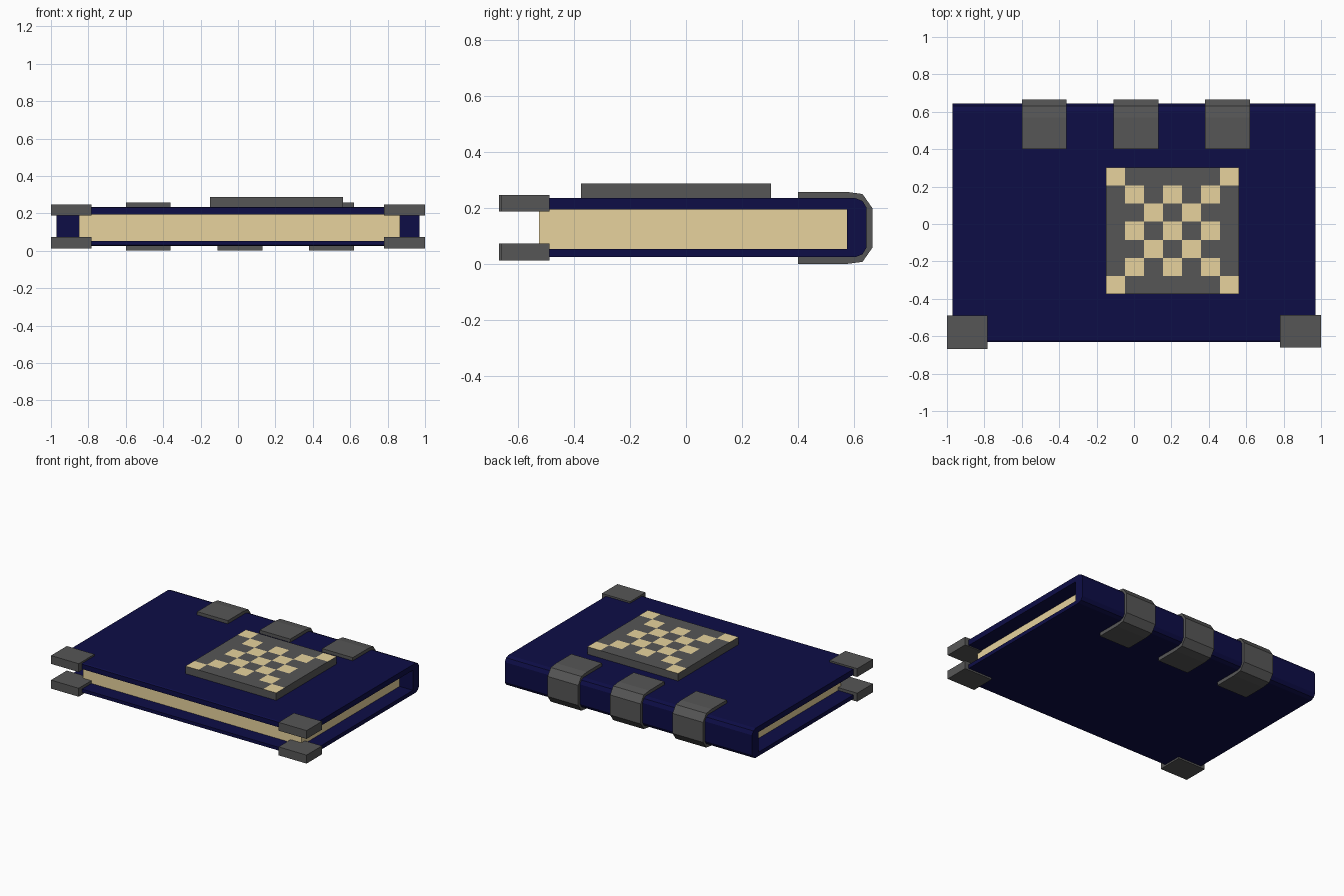
import bpy, bmesh

if "Cube" in bpy.data.objects:
    bpy.data.objects.remove(bpy.data.objects["Cube"])


def material(name, rgb):
    m = bpy.data.materials.new(name)
    m.diffuse_color = (*rgb, 1)
    m.use_nodes = True
    m.node_tree.nodes["Principled BSDF"].inputs["Base Color"].default_value = m.diffuse_color
    return m


NAVY = material("navy_leather", (0.004, 0.004, 0.062))
METAL = material("dark_metal", (0.094, 0.094, 0.094))
PAPER = material("paper", (0.80, 0.65, 0.34))


def finish(name, bm, *mats):
    bmesh.ops.recalc_face_normals(bm, faces=bm.faces)
    me = bpy.data.meshes.new(name)
    bm.to_mesh(me)
    bm.free()
    for m in mats:
        me.materials.append(m)
    ob = bpy.data.objects.new(name, me)
    bpy.context.collection.objects.link(ob)
    return ob


def extrude_x(name, profile, x0, x1, mat):
    """Sweep a closed (y, z) profile from x0 to x1."""
    bm = bmesh.new()
    face = bm.faces.new([bm.verts.new((x0, y, z)) for y, z in profile])
    ext = bmesh.ops.extrude_face_region(bm, geom=[face], use_keep_orig=True)
    moved = [g for g in ext["geom"] if isinstance(g, bmesh.types.BMVert)]
    bmesh.ops.translate(bm, verts=moved, vec=(x1 - x0, 0, 0))
    return finish(name, bm, mat)


def box(name, x0, x1, y0, y1, z0, z1, mat):
    return extrude_x(name, [(y0, z0), (y1, z0), (y1, z1), (y0, z1)], x0, x1, mat)


def wrap(upper, mid):
    """Mirror the upper half of a profile about height mid."""
    return upper + [(y, 2 * mid - z) for y, z in reversed(upper)]


# Cover: C-shaped section with a chamfered spine, thinner lower board
cover = wrap([(-0.63, 0.23), (-0.62, 0.235), (0.605, 0.235), (0.63, 0.225),
              (0.645, 0.20)], 0.13)
cover += [(-0.63, 0.053), (0.575, 0.053), (0.575, 0.195), (-0.63, 0.195)]
extrude_x("cover", cover, -0.97, 0.97, NAVY)

# Page block
box("pages", -0.85, 0.865, -0.525, 0.58, 0.05, 0.20, PAPER)

# Spine straps
strap = wrap([(0.40, 0.225), (0.40, 0.258), (0.57, 0.258), (0.63, 0.25),
              (0.665, 0.20)], 0.129)
strap += [(0.61, 0.033), (0.635, 0.06), (0.635, 0.198), (0.61, 0.225)]
for i, x in enumerate((-0.60, -0.11, 0.38)):
    extrude_x(f"spine_strap_{i + 1}", strap, x, x + 0.24, METAL)

# Corner guards on both boards
for level, z0, z1 in (("lower", 0.013, 0.073), ("upper", 0.188, 0.247)):
    box(f"{level}_left_corner", -1.0, -0.783, -0.667, -0.49, z0, z1, METAL)
    box(f"{level}_right_corner", 0.78, 1.0, -0.66, -0.487, z0, z1, METAL)

# Raised plate with a checkered inlay on its top face
PATTERN = ["#.....#", ".#.#.#.", "..#.#..", ".#.#.#.", "..#.#..", ".#.#.#.", "#.....#"]
X0, X1, Y0, Y1, Z0, Z1 = -0.15, 0.562, -0.375, 0.303, 0.23, 0.288
bm = bmesh.new()
dx, dy = (X1 - X0) / 7, (Y1 - Y0) / 7
grid = [[bm.verts.new((X0 + c * dx, Y1 - r * dy, Z0)) for c in range(8)] for r in range(8)]
for r in range(7):
    for c in range(7):
        bm.faces.new((grid[r][c], grid[r + 1][c], grid[r + 1][c + 1], grid[r][c + 1]))
ext = bmesh.ops.extrude_face_region(bm, geom=bm.faces[:], use_keep_orig=True)
bmesh.ops.translate(bm, vec=(0, 0, Z1 - Z0),
                    verts=[g for g in ext["geom"] if isinstance(g, bmesh.types.BMVert)])
for f in bm.faces:
    p = f.calc_center_median()
    if p.z > Z1 - 0.001:
        f.material_index = int(PATTERN[int((Y1 - p.y) / dy)][int((p.x - X0) / dx)] == "#")
finish("checkered_plate", bm, METAL, PAPER)
